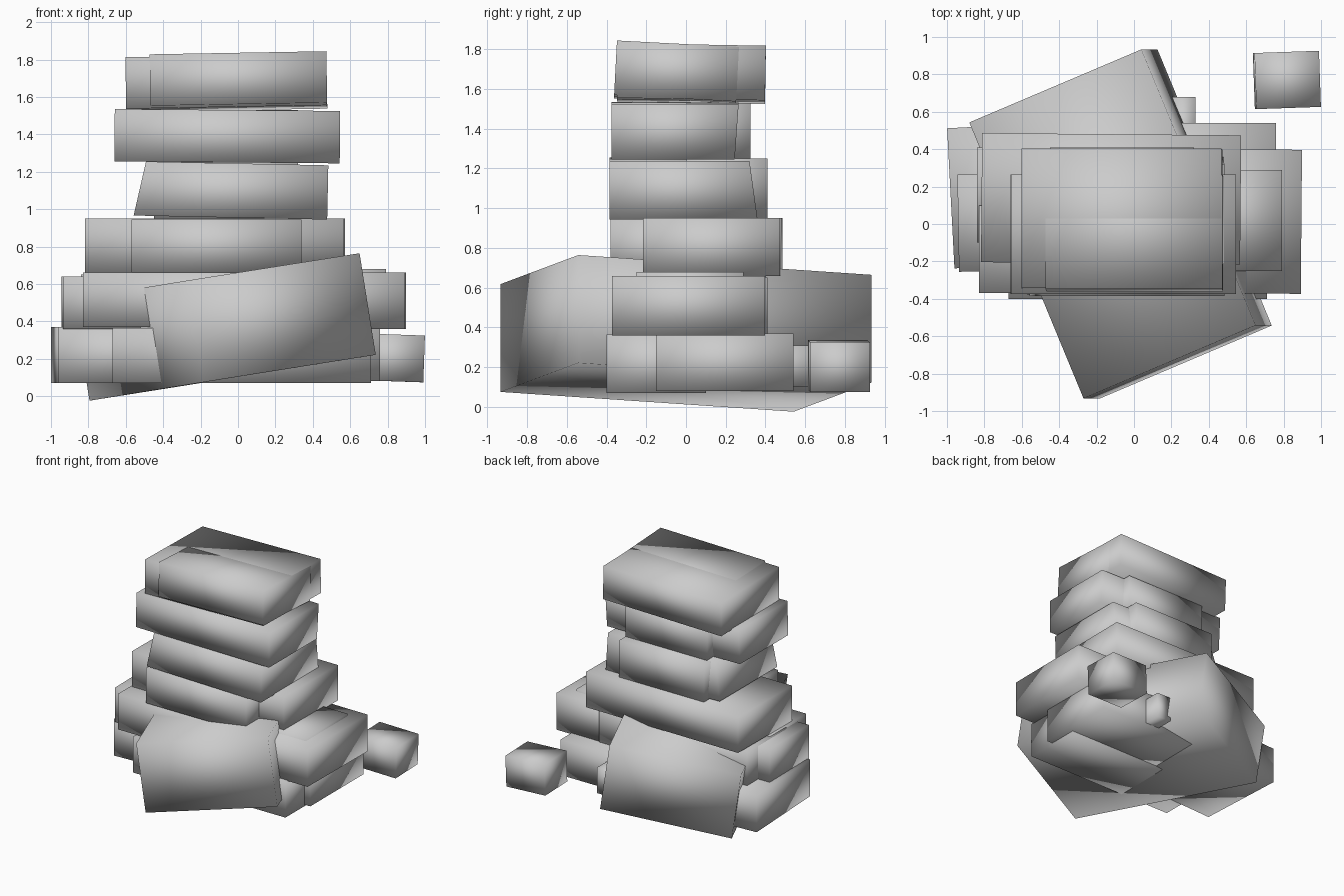
import bpy
import bmesh
from math import radians
from mathutils import Euler, Matrix, Vector

if "Cube" in bpy.data.objects:
    bpy.data.objects.remove(bpy.data.objects["Cube"], do_unlink=True)

stone = bpy.data.materials.new("grey stone")
stone.use_nodes = True
grey = (0.6, 0.6, 0.6, 1)
stone.diffuse_color = grey
stone.node_tree.nodes["Principled BSDF"].inputs["Base Color"].default_value = grey


def block(name, x, y, z, tilt=(0, 0, 0), left=0, back=0):
    """Box from its x, y and z ranges; left and back move those top edges."""
    spans = (x, y, z)
    centre = Vector([(a + b) / 2 for a, b in spans])
    size = [b - a for a, b in spans]
    bm = bmesh.new()
    bmesh.ops.create_cube(bm, size=1, matrix=Matrix.Diagonal((*size, 1)))
    for v in bm.verts:
        if v.co.z > 0:
            if v.co.x < 0:
                v.co.x += left
            if v.co.y > 0:
                v.co.y += back
    mesh = bpy.data.meshes.new(name)
    bm.to_mesh(mesh)
    bm.free()
    mesh.shade_smooth()
    mesh.materials.append(stone)
    obj = bpy.data.objects.new(name, mesh)
    obj.location = centre
    obj.rotation_euler = Euler([radians(a) for a in tilt])
    bpy.context.collection.objects.link(obj)
    return obj


# Great slab leaning through the base, and a loose stone beside the pile
block("great_slab", (-0.577, 0.433), (-0.8, 0.8), (0.095, 0.645), (-3.6, -8.3, 23))
block("loose_stone", (0.645, 0.99), (0.62, 0.92), (0.08, 0.33), (0, 2, 2))

# First course
block("base_left_stone", (-0.98, -0.3), (-0.22, 0.53), (0.07, 0.37), (0, 0, 3))
block("base_front_stone", (-0.67, 0.71), (-0.40, 0.1), (0.07, 0.365))
block("base_right_stone", (-0.2, 0.76), (-0.15, 0.54), (0.08, 0.37))
block("base_back_stub", (0.2, 0.33), (0.3, 0.68), (0.1, 0.31))

# Second course
block("second_left_stone", (-0.94, -0.3), (-0.25, 0.27), (0.36, 0.64), (0, 0, 1))
block("second_front_stone", (-0.83, 0.6), (-0.37, 0.1), (0.37, 0.66))
block("second_back_stone", (-0.84, 0.5), (-0.1, 0.41), (0.37, 0.65))
block("second_right_stone", (0.1, 0.895), (-0.37, 0.40), (0.36, 0.66), (0, 0, -0.5))
block("second_right_cap", (0.3, 0.79), (-0.25, 0.29), (0.5, 0.68))

# Third course
block("third_back_stone", (-0.815, 0.57), (-0.21, 0.48), (0.66, 0.95), (0, 0, -0.5))
block("third_front_stone", (-0.57, 0.34), (-0.38, 0.1), (0.66, 0.945))

# Fourth course
block("fourth_front_stone", (-0.555, 0.48), (-0.385, 0.36), (0.955, 1.245),
      (0, 1.2, 0), left=0.06, back=-0.04)
block("fourth_back_stone", (-0.45, 0.32), (0.0, 0.41), (0.95, 1.25))

# Fifth course
block("fifth_front_stone", (-0.66, 0.545), (-0.375, 0.245), (1.25, 1.53),
      (0, 0.5, 0), back=0.02)
block("fifth_back_stone", (-0.42, 0.32), (0.0, 0.325), (1.245, 1.53))

# Top course
block("top_stone", (-0.6, 0.47), (-0.345, 0.40), (1.54, 1.815), (-1, -1, 0))
block("top_front_stone", (-0.47, 0.475), (-0.355, 0.26), (1.545, 1.82), (-3, -1, 0))
